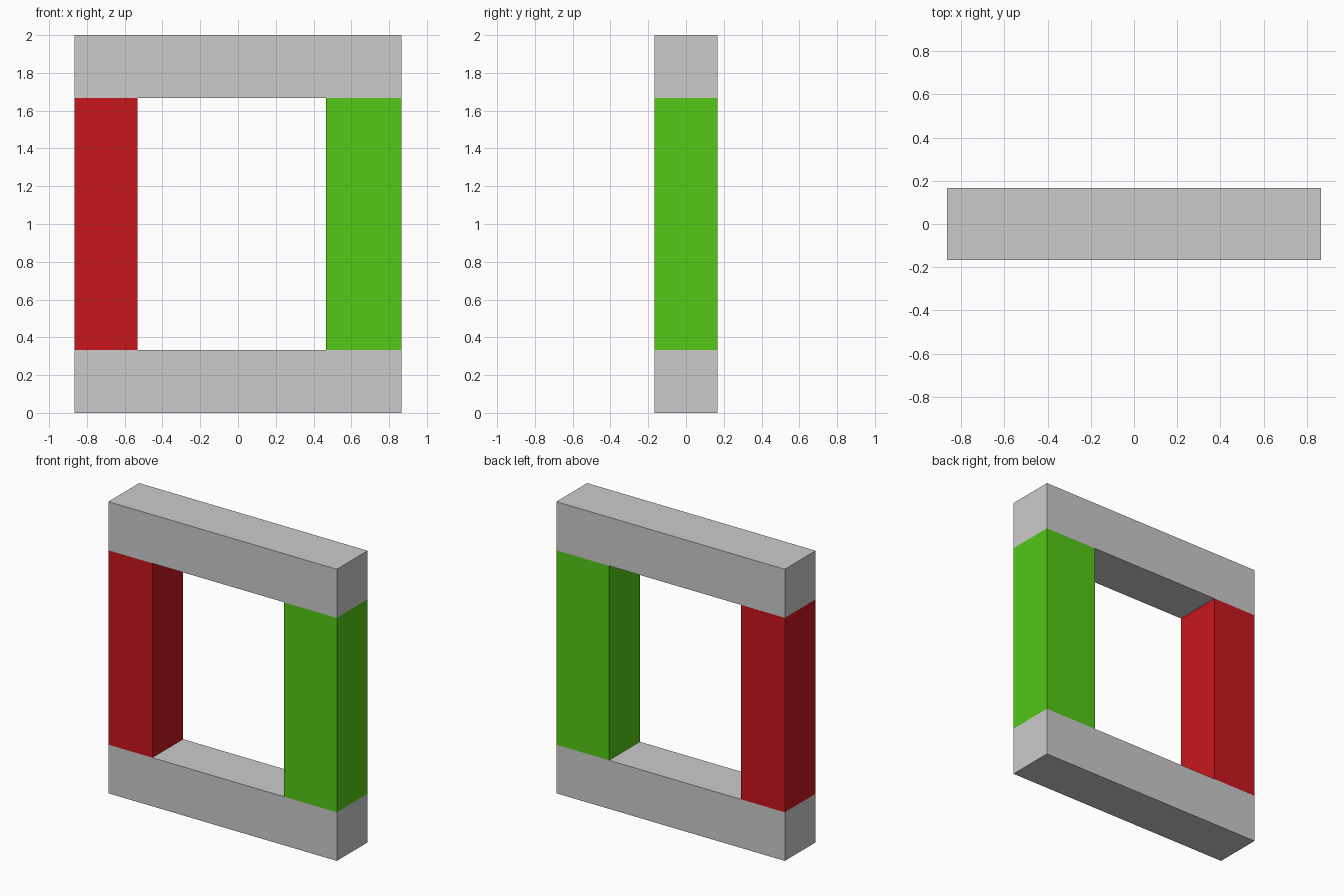
import bpy

if "Cube" in bpy.data.objects:
    bpy.data.objects.remove(bpy.data.objects["Cube"])

DEPTH = 1 / 3       # front-to-back thickness
HALF_W = 0.8667     # half of the overall width
BEAM = 1 / 3        # height of the top and bottom beams
HEIGHT = 2.0


def material(name, rgb):
    mat = bpy.data.materials.new(name)
    mat.diffuse_color = (*rgb, 1)
    mat.use_nodes = True
    mat.node_tree.nodes["Principled BSDF"].inputs["Base Color"].default_value = mat.diffuse_color
    return mat


def box(name, x0, x1, z0, z1, mat=None):
    bpy.ops.mesh.primitive_cube_add(size=1, location=((x0 + x1) / 2, 0, (z0 + z1) / 2))
    obj = bpy.context.object
    obj.name = name
    obj.scale = (x1 - x0, DEPTH, z1 - z0)
    bpy.ops.object.transform_apply(location=False, rotation=False, scale=True)
    if mat:
        obj.data.materials.append(mat)
    return obj


red = material("red", (0.58, 0.008, 0.012))
green = material("green", (0.085, 0.58, 0.008))

# Horizontal beams
box("bottom_beam", -HALF_W, HALF_W, 0, BEAM)
box("top_beam", -HALF_W, HALF_W, HEIGHT - BEAM, HEIGHT)

# Upright posts, the right one slightly wider
box("left_post", -HALF_W, -0.5333, BEAM, HEIGHT - BEAM, red)
box("right_post", 0.4667, HALF_W, BEAM, HEIGHT - BEAM, green)
